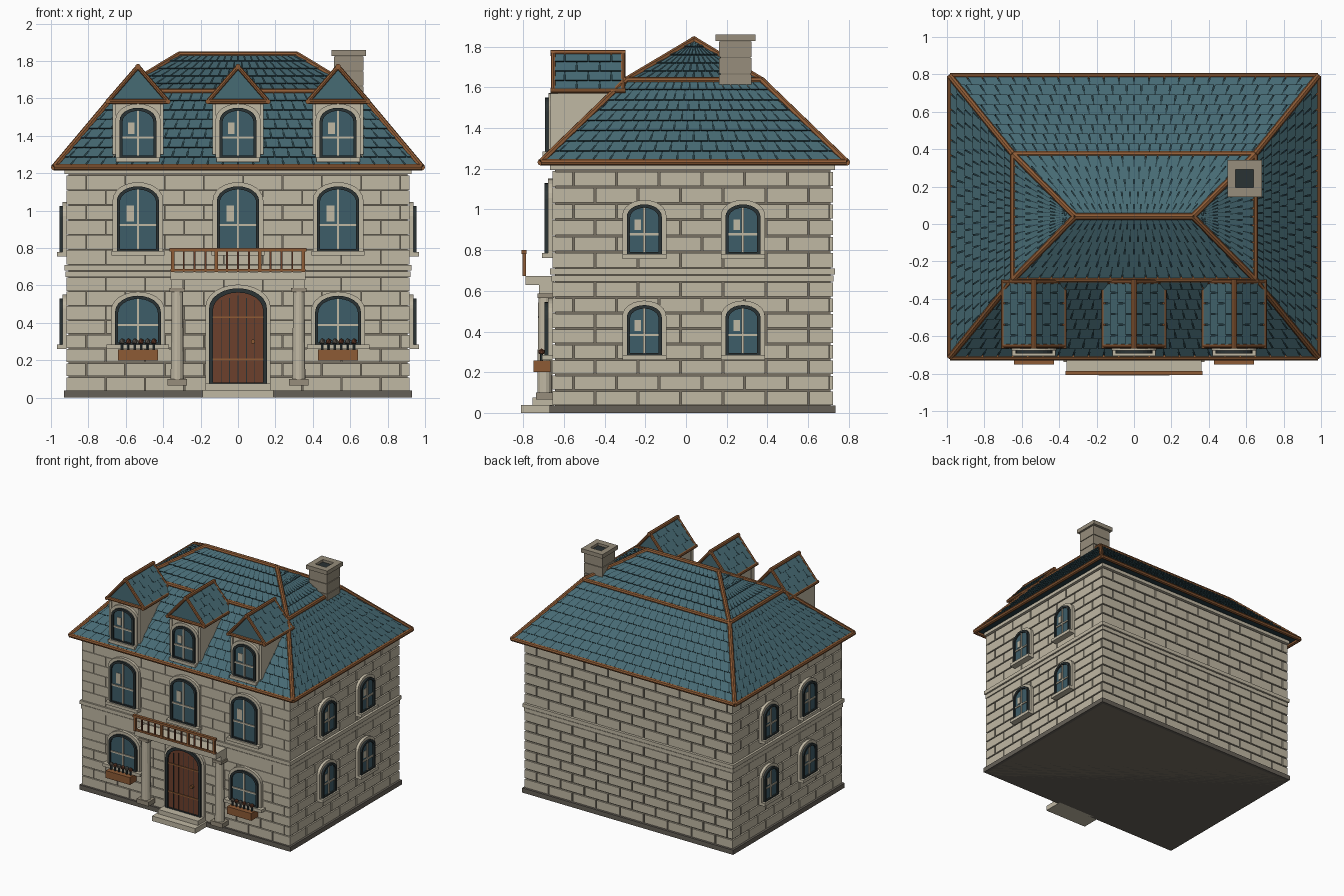
import bpy, bmesh, math
from mathutils import Matrix, Vector

cube = bpy.data.objects.get("Cube")
if cube:
    bpy.data.objects.remove(cube, do_unlink=True)

PALETTE = {
    "stone": (0.53, 0.48, 0.37), "mortar": (0.19, 0.165, 0.125), "plinth_grey": (0.13, 0.115, 0.095),
    "slate_teal": (0.062, 0.145, 0.175), "slate_gap": (0.018, 0.045, 0.055),
    "copper_trim": (0.27, 0.105, 0.036), "glass": (0.048, 0.11, 0.14),
    "dark_frame": (0.023, 0.032, 0.034), "door_wood": (0.15, 0.05, 0.025), "taupe": (0.31, 0.27, 0.20)}
MATS = []
for label, rgb in PALETTE.items():
    mat = bpy.data.materials.new(label)
    mat.use_nodes = True
    mat.diffuse_color = (*rgb, 1)
    bsdf = next(n for n in mat.node_tree.nodes if n.type == 'BSDF_PRINCIPLED')
    bsdf.inputs["Base Color"].default_value = (*rgb, 1)
    bsdf.inputs["Roughness"].default_value = 0.8
    MATS.append(mat)
STONE, MORTAR, PLINTH, SLATE, GAP, TRIM, GLASS, DARK, WOOD, TAUPE = range(10)


def finish(name, bm, M=Matrix(), recalc=True):
    """Turn a bmesh into an object that carries only the materials it uses."""
    if recalc:
        bmesh.ops.recalc_face_normals(bm, faces=bm.faces)
    used = sorted({f.material_index for f in bm.faces})
    for f in bm.faces:
        f.material_index = used.index(f.material_index)
    me = bpy.data.meshes.new(name)
    bm.to_mesh(me)
    bm.free()
    for i in used:
        me.materials.append(MATS[i])
    ob = bpy.data.objects.new(name, me)
    ob.matrix_world = M
    bpy.context.scene.collection.objects.link(ob)


def paint(verts, m):
    for v in verts:
        for f in v.link_faces:
            f.material_index = m


def box(bm, x0, x1, y0, y1, z0, z1, m):
    M = Matrix.Translation(((x0 + x1) / 2, (y0 + y1) / 2, (z0 + z1) / 2))
    M = M @ Matrix.Diagonal((x1 - x0, y1 - y0, z1 - z0, 1))
    paint(bmesh.ops.create_cube(bm, size=1, matrix=M)["verts"], m)


def beam(bm, p, q, r, m, r2=None, seg=8):
    p, q = Vector(p), Vector(q)
    M = Matrix.Translation((p + q) / 2) @ (q - p).to_track_quat('Z', 'Y').to_matrix().to_4x4()
    paint(bmesh.ops.create_cone(bm, cap_ends=True, segments=seg, radius1=r, radius2=r2 or r,
                                depth=(q - p).length, matrix=M)["verts"], m)


def face(bm, pts, m):
    bm.faces.new([bm.verts.new(p) for p in pts]).material_index = m


def prism(bm, pts, y0, y1, m, side=None):
    a = [bm.verts.new((x, y0, z)) for x, z in pts]
    b = [bm.verts.new((x, y1, z)) for x, z in pts]
    bm.faces.new(a).material_index = m
    bm.faces.new(b).material_index = m
    for i in range(len(a)):
        f = bm.faces.new((a[i - 1], a[i], b[i], b[i - 1]))
        f.material_index = m if side is None else side


def ring(bm, outer, inner, y0, y1, m):
    loops = [[bm.verts.new((x, y, z)) for x, z in pts]
             for pts, y in ((outer, y0), (outer, y1), (inner, y1), (inner, y0))]
    for k in range(4):
        a, b = loops[k - 1], loops[k]
        for i in range(len(a)):
            bm.faces.new((a[i - 1], a[i], b[i], b[i - 1])).material_index = m


def arch(hw, z0, z1, n=12):
    rise = 0.7 * hw
    return [(-hw, z0), (hw, z0)] + [(hw * math.cos(math.pi * i / n),
            z1 - rise + rise * math.sin(math.pi * i / n)) for i in range(n + 1)]


def courses(bm, u0, u1, z0, z1, rows, gap, length=0.21):
    """Staggered stone blocks standing out of a wall that faces -y."""
    h = (z1 - z0) / rows
    for r in range(rows):
        u = u0 - (r % 2) * length / 2
        while u < u1 - 0.02:
            a, b = max(u, u0), min(u + length, u1)
            if b - a > 0.03:
                box(bm, a + (gap / 2 if a > u0 else 0), b - (gap / 2 if b < u1 else 0),
                    -0.012, 0.004, z0 + r * h + gap / 2, z0 + (r + 1) * h - gap / 2, STONE)
            u += length


def place(x, y, angle):
    return Matrix.Translation((x, y, 0)) @ Matrix.Rotation(math.radians(angle), 4, 'Z')


# Walls
WX, WF, WB = 0.905, -0.645, 0.71
CY = (WF + WB) / 2
bm = bmesh.new()
box(bm, -WX, WX, WF, WB, 0.0, 1.22, MORTAR)
finish("wall_core", bm)
for name, M, half, gap in (("front_blocks", place(0, WF, 0), WX, 0.003),
                           ("back_blocks", place(0, WB, 180), WX, 0.01),
                           ("left_blocks", place(WX, CY, 90), (WB - WF) / 2, 0.01),
                           ("right_blocks", place(-WX, CY, -90), (WB - WF) / 2, 0.01)):
    bm = bmesh.new()
    e = half + 0.012
    courses(bm, -e, e, 0.035, 0.415, 5, max(gap, 0.007))
    courses(bm, -e, e, 0.415, 0.645, 3, gap)
    courses(bm, -e, e, 0.71, 1.19, 6, gap)
    finish(name, bm, M)
for name, z0, z1, out, m in (("plinth", 0, 0.037, 0.025, PLINTH), ("band_lower", 0.645, 0.675, 0.016, STONE),
                             ("band_upper", 0.681, 0.71, 0.023, STONE), ("cornice", 1.195, 1.222, 0.023, STONE)):
    bm = bmesh.new()
    box(bm, -WX - out, WX + out, WF - out, WB + out, z0, z1, m)
    finish(name, bm)


# Windows
def window(name, M, hw, z0, z1, sill=0.028, glint=True):
    bm = bmesh.new()
    prism(bm, arch(hw + 0.022, z0, z1 + 0.022), 0.0, -0.022, STONE)
    ring(bm, arch(hw, z0, z1), arch(hw - 0.016, z0 + 0.01, z1 - 0.017), 0.0, -0.038, DARK)
    prism(bm, arch(hw - 0.014, z0 + 0.008, z1 - 0.015), 0.0, -0.026, GLASS)
    zc = z0 + 0.4 * (z1 - z0)
    box(bm, -0.006, 0.006, -0.034, -0.02, z0 + 0.01, z1 - 0.017, STONE)
    box(bm, 0.016 - hw, hw - 0.016, -0.033, -0.02, zc - 0.006, zc + 0.006, STONE)
    if glint:
        box(bm, -0.55 * hw, -0.18 * hw, -0.029, -0.022, zc + 0.02, zc + 0.3 * (z1 - z0), STONE)
    box(bm, -hw - sill, hw + sill, -0.05, 0, z0 - 0.024, z0, STONE)
    finish(name, bm, M)


FACE = WF - 0.012
for x, tag in ((-0.535, "right"), (0, "middle"), (0.535, "left")):
    window(f"upper_window_{tag}", place(x, FACE, 0), 0.113, 0.785, 1.13)
    window(f"dormer_window_{tag}", place(x, -0.655, 0), 0.098, 1.285, 1.55, 0.018)
    if x:
        window(f"lower_window_{tag}", place(x, FACE, 0), 0.122, 0.285, 0.545, 0.045, False)
for s, tag in ((1, "left"), (-1, "right")):
    for y in (-0.205, 0.28):
        for z, level in ((0.285, "lower"), (0.78, "upper")):
            window(f"{tag}_side_window_{level}", place(s * (WX + 0.012), y, 90 * s), 0.086, z, z + 0.245, 0.022)

# Flower boxes
for s, tag in ((1, "left"), (-1, "right")):
    bm = bmesh.new()
    x = s * 0.535
    box(bm, x - 0.107, x + 0.107, -0.75, -0.665, 0.2, 0.258, TRIM)
    for i in range(6):
        fx = x - 0.085 + 0.034 * i
        beam(bm, (fx, -0.71, 0.25), (fx, -0.71, 0.3), 0.008, DARK, seg=6)
        ball = bmesh.ops.create_icosphere(bm, subdivisions=1, radius=0.017,
                                          matrix=Matrix.Translation((fx, -0.71, 0.3)))
        paint(ball["verts"], (PLINTH, WOOD)[i % 2])
    finish(f"flower_box_{tag}", bm)

# Door and steps
bm = bmesh.new()
prism(bm, arch(0.175, 0.07, 0.605), 0, -0.022, STONE)
ring(bm, arch(0.155, 0.07, 0.585), arch(0.134, 0.08, 0.562), 0, -0.038, DARK)
prism(bm, arch(0.136, 0.075, 0.565), 0, -0.026, WOOD)
for i in range(-2, 3):
    box(bm, i * 0.045 - 0.002, i * 0.045 + 0.002, -0.028, -0.02, 0.08, 0.545 - 0.012 * abs(i), DARK)
for z in (0.205, 0.43):
    box(bm, -0.134, 0.134, -0.031, -0.02, z - 0.005, z + 0.005, TRIM)
beam(bm, (0.08, -0.02, 0.3), (0.08, -0.05, 0.3), 0.012, TRIM)
finish("front_door", bm, place(0, FACE, 0))
bm = bmesh.new()
box(bm, -0.19, 0.19, -0.81, -0.65, 0, 0.04, STONE)
box(bm, -0.175, 0.175, -0.755, -0.65, 0.04, 0.075, STONE)
finish("door_steps", bm)

# Columns and balcony
for s, tag in ((1, "left"), (-1, "right")):
    bm = bmesh.new()
    x, y = s * 0.325, -0.695
    box(bm, x - 0.053, x + 0.053, y - 0.042, -0.65, 0.065, 0.1, TAUPE)
    beam(bm, (x, y, 0.1), (x, y, 0.57), 0.036, STONE, 0.031, 14)
    box(bm, x - 0.042, x + 0.042, y - 0.035, -0.65, 0.565, 0.587, TAUPE)
    box(bm, x - 0.032, x + 0.032, y - 0.028, -0.65, 0.587, 0.63, STONE)
    finish(f"column_{tag}", bm)
bm = bmesh.new()
box(bm, -0.36, 0.36, -0.79, -0.65, 0.628, 0.672, STONE)
finish("balcony_slab", bm)
bm = bmesh.new()
box(bm, -0.365, 0.365, -0.808, -0.785, 0.782, 0.8, TRIM)
box(bm, -0.36, 0.36, -0.803, -0.787, 0.674, 0.688, TRIM)
for i in range(13):
    x, w = -0.348 + 0.058 * i, 0.009 if i % 4 == 0 else 0.005
    box(bm, x - w, x + w, -0.795 - w, -0.795 + w, 0.672, 0.785, WOOD if i % 4 else TRIM)
finish("balcony_railing", bm)


# Roof
def slope(bm, a, b, c, d, rows, cols):
    """Dark bed under staggered slates; a, b are the foot and c, d the head."""
    a, b, c, d = map(Vector, (a, b, c, d))
    n = (b - a).cross(d - a).normalized()
    face(bm, [a, b, c] if c == d else [a, b, c, d], GAP)

    def at(s, t, lift):
        return a.lerp(b, s).lerp(d.lerp(c, s), t) + n * lift
    g = 0.0035 / (b - a).length
    for r in range(rows):
        t0, t1 = r / rows, (r + 1) / rows
        for k in range(cols + r % 2):
            s0 = max(0, (k - 0.5 * (r % 2)) / cols) + g
            s1 = min(1, (k + 1 - 0.5 * (r % 2)) / cols) - g
            lo, hi = at(s0, t0, 0.01), at(s1, t0, 0.01)
            face(bm, [lo, hi, at(s1, t1, 0.003), at(s0, t1, 0.003)], SLATE)
            face(bm, [at(s0, t0, 0), at(s1, t0, 0), hi, lo], GAP)


def rect(hx, y0, y1, z):
    return [(-hx, y0, z), (hx, y0, z), (hx, y1, z), (-hx, y1, z)]


eave, brk = rect(0.983, -0.713, 0.79, 1.232), rect(0.645, -0.295, 0.372, 1.635)
ends = [(-0.315, 0.04, 1.834), (0.315, 0.04, 1.834)]
top = [ends[0], ends[1], ends[1], ends[0]]
bm = bmesh.new()
face(bm, eave[::-1], GAP)
for i in range(4):
    j = (i + 1) % 4
    slope(bm, eave[i], eave[j], brk[j], brk[i], 8, (24, 18)[i % 2])
    slope(bm, brk[i], brk[j], top[j], top[i], 5, (20, 14)[i % 2])
finish("roof_slates", bm, recalc=False)
bm = bmesh.new()
for i in range(4):
    j = (i + 1) % 4
    for p, q in ((eave[i], eave[j]), (brk[i], brk[j]), (eave[i], brk[i]), (brk[i], top[i])):
        beam(bm, p, q, 0.017, TRIM)
beam(bm, *ends, 0.018, TRIM)
finish("roof_trim", bm)

# Dormers
YF, YB, HW, ZE, ZT = -0.652, -0.31, 0.162, 1.583, 1.77
for x, tag in ((-0.535, "right"), (0, "middle"), (0.535, "left")):
    M = Matrix.Translation((x, 0, 0))
    bm = bmesh.new()
    box(bm, -0.133, 0.133, -0.655, -0.33, 1.25, 1.58, STONE)
    for s in (-1, 1):
        box(bm, s * 0.127 - 0.01, s * 0.127 + 0.01, -0.665, -0.63, 1.3, 1.57, STONE)
    finish(f"dormer_body_{tag}", bm, M)
    bm = bmesh.new()
    prism(bm, [(-HW, ZE), (HW, ZE), (0, ZT)], YF, YB, SLATE, GAP)
    finish(f"dormer_gable_{tag}", bm, M)
    bm = bmesh.new()
    slope(bm, (HW, YF, ZE), (HW, YB, ZE), (0, YB, ZT), (0, YF, ZT), 4, 3)
    slope(bm, (-HW, YB, ZE), (-HW, YF, ZE), (0, YF, ZT), (0, YB, ZT), 4, 3)
    finish(f"dormer_slates_{tag}", bm, M, recalc=False)
    bm = bmesh.new()
    beam(bm, (0, YF - 0.013, ZT), (0, YB + 0.013, ZT), 0.015, TRIM)
    beam(bm, (-HW, YF, ZE), (HW, YF, ZE), 0.013, TRIM)
    for s in (-1, 1):
        beam(bm, (s * HW, YF - 0.013, ZE), (s * HW, YB + 0.013, ZE), 0.013, TRIM)
        for y in (YF, YB):
            beam(bm, (s * HW, y, ZE), (0, y, ZT), 0.012, TRIM)
    finish(f"dormer_trim_{tag}", bm, M)

# Chimney
bm = bmesh.new()
box(bm, -0.074, 0.074, -0.074, 0.074, 1.585, 1.83, MORTAR)
for i in range(3):
    box(bm, -0.08, 0.08, -0.08, 0.08, 1.587 + 0.081 * i, 1.663 + 0.081 * i, TAUPE)
ring(bm, [(-0.093, -0.098), (0.093, -0.098), (0.093, 0.098), (-0.093, 0.098)],
     [(-0.048, -0.048), (0.048, -0.048), (0.048, 0.048), (-0.048, 0.048)], -1.828, -1.86, TAUPE)
for v in bm.verts:
    if v.co.y < -1:  # the cap ring is drawn upright, so lay it flat
        v.co = (v.co.x, v.co.z, -v.co.y)
box(bm, -0.05, 0.05, -0.05, 0.05, 1.82, 1.84, DARK)
finish("chimney", bm, Matrix.Translation((0.592, 0.243, 0)))
